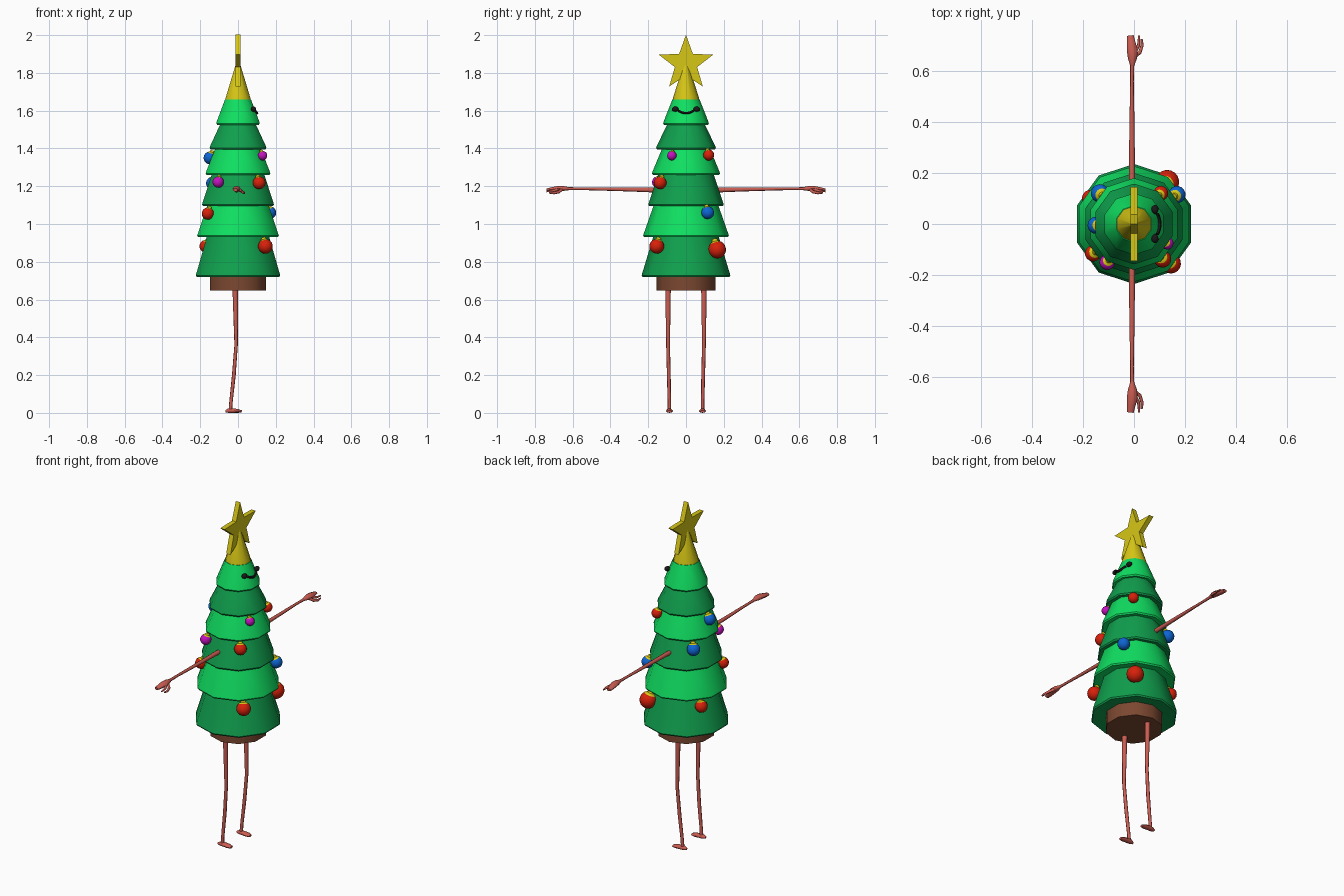
import bpy, bmesh, math
from mathutils import Vector, Matrix

if "Cube" in bpy.data.objects:
    bpy.data.objects.remove(bpy.data.objects["Cube"])


def mat(name, rgb):
    m = bpy.data.materials.new(name)
    m.diffuse_color = (*rgb, 1)
    m.use_nodes = True
    m.node_tree.nodes["Principled BSDF"].inputs["Base Color"].default_value = m.diffuse_color
    return m


LIGHT = mat("light green", (0.005, 0.74, 0.12))
DARK = mat("dark green", (0.005, 0.35, 0.075))
YELLOW = mat("yellow", (0.68, 0.57, 0.008))
RED = mat("red", (0.68, 0.015, 0.003))
BLUE = mat("blue", (0.004, 0.13, 0.65))
PURPLE = mat("purple", (0.55, 0.006, 0.52))
SKIN = mat("skin pink", (0.60, 0.11, 0.085))
BROWN = mat("brown", (0.20, 0.065, 0.03))
BLACK = mat("black", (0.01, 0.01, 0.01))


def finish(bm, name, mats, smooth=40):
    bmesh.ops.recalc_face_normals(bm, faces=bm.faces[:])
    me = bpy.data.meshes.new(name)
    bm.to_mesh(me)
    bm.free()
    ob = bpy.data.objects.new(name, me)
    bpy.context.collection.objects.link(ob)
    for m in mats:
        me.materials.append(m)
    if smooth:
        bpy.ops.object.select_all(action='DESELECT')
        ob.select_set(True)
        bpy.context.view_layer.objects.active = ob
        bpy.ops.object.shade_smooth_by_angle(angle=math.radians(smooth))
    return ob


def skin_rings(bm, rings):
    """Join rings of vertices with quads and close both ends."""
    n = len(rings[0])
    for a, b in zip(rings, rings[1:]):
        for i in range(n):
            j = (i + 1) % n
            bm.faces.new((a[i], a[j], b[j], b[i]))
    bm.faces.new(rings[0])
    bm.faces.new(rings[-1])


def lathe(name, profile, material, sides=10):
    """Turn (radius, z) points around z, with corners on the y axis."""
    bm = bmesh.new()
    rings = []
    for r, z in profile:
        angs = [math.pi / 2 + math.tau * i / sides for i in range(sides)]
        rings.append([bm.verts.new((r * math.cos(a), r * math.sin(a), z)) for a in angs])
    skin_rings(bm, rings)
    return finish(bm, name, [material])


def tube(name, path, material, side=(1, 0, 0), sides=8, mirror=1):
    """Loft elliptical rings along (x, y, z, side radius, other radius)."""
    bm = bmesh.new()
    pts = [Vector((p[0], p[1] * mirror, p[2])) for p in path]
    rings = []
    for k, p in enumerate(pts):
        t = (pts[min(k + 1, len(pts) - 1)] - pts[max(k - 1, 0)]).normalized()
        a = Vector(side)
        a = (a - t * a.dot(t)).normalized()
        b = t.cross(a)
        ra, rb = path[k][3:]
        rings.append([bm.verts.new(p + a * ra * math.cos(u) + b * rb * math.sin(u))
                      for u in (math.tau * i / sides for i in range(sides))])
    skin_rings(bm, rings)
    return finish(bm, name, [material], 60)


# Foliage tiers: top z, bottom z, top radius, bottom radius
tiers = [(1.66, 1.525, 0.072, 0.121), (1.55, 1.395, 0.088, 0.158),
         (1.42, 1.26, 0.118, 0.180), (1.29, 1.095, 0.137, 0.200),
         (1.13, 0.93, 0.160, 0.227), (0.96, 0.72, 0.165, 0.235)]
for i, (zt, zb, rt, rb) in enumerate(tiers):
    lathe(f"foliage_tier_{i + 1}",
          [(rt, zt), (rb - 0.003, zb + 0.018), (rb, zb + 0.008), (rb - 0.005, zb),
           (rt * 0.75, zb + 0.012)], DARK if i % 2 else LIGHT)

# Trunk
lathe("trunk", [(0.155, 0.76), (0.155, 0.648)], BROWN)

# Star topper: cone socket and flat five-pointed star
lathe("star_cone", [(0.07, 1.655), (0.068, 1.67), (0.008, 1.86)], YELLOW)
bm = bmesh.new()
outline = []
for i in range(10):
    r = 0.062 if i % 2 else 0.152
    a = math.pi / 2 + i * math.pi / 5
    outline.append((r * math.cos(a), 1.85 + r * math.sin(a)))
skin_rings(bm, [[bm.verts.new((x, y, z)) for y, z in outline] for x in (-0.014, 0.014)])
finish(bm, "star", [YELLOW], 0)

# Face: two eyes and a smile
for s, label in ((1, "left"), (-1, "right")):
    bm = bmesh.new()
    bmesh.ops.create_uvsphere(bm, u_segments=12, v_segments=8, radius=1,
                              matrix=Matrix.Translation((0.082, 0.057 * s, 1.608))
                              @ Matrix.Diagonal((0.014, 0.018, 0.014, 1)))
    finish(bm, f"{label}_eye", [BLACK])
smile = []
for i in range(9):
    u = i / 4 - 1
    smile.append((0.101 - 0.010 * u * u, 0.040 * u, 1.587 + 0.013 * u * u, 0.007, 0.007))
tube("smile", smile, BLACK, sides=6)

# Limbs, mirrored across y
arm = [(-0.008, 0.13, 1.178, 0.013, 0.014), (-0.008, 0.21, 1.181, 0.012, 0.012),
       (-0.008, 0.38, 1.184, 0.010, 0.009), (-0.008, 0.56, 1.187, 0.007, 0.007),
       (-0.007, 0.63, 1.187, 0.008, 0.008)]
palm = [(-0.007, 0.62, 1.187, 0.008, 0.008), (-0.006, 0.65, 1.188, 0.018, 0.013),
        (-0.007, 0.68, 1.187, 0.021, 0.014), (-0.011, 0.71, 1.183, 0.017, 0.012),
        (-0.014, 0.738, 1.180, 0.013, 0.008)]
thumb = [(0.000, 0.655, 1.184, 0.008, 0.008), (0.023, 0.672, 1.170, 0.008, 0.007),
         (0.032, 0.70, 1.164, 0.007, 0.006), (0.030, 0.725, 1.165, 0.004, 0.004)]
finger = [(0.004, 0.675, 1.184, 0.008, 0.008), (0.018, 0.70, 1.176, 0.007, 0.006),
          (0.020, 0.738, 1.172, 0.004, 0.004)]
leg = [(-0.015, 0.095, 0.68, 0.015, 0.015), (-0.014, 0.095, 0.62, 0.014, 0.014),
       (-0.010, 0.095, 0.36, 0.009, 0.010), (-0.022, 0.091, 0.20, 0.010, 0.010),
       (-0.038, 0.088, 0.05, 0.009, 0.009), (-0.040, 0.088, 0.010, 0.010, 0.010)]
foot = [(-0.066, 0.088, 0.009, 0.007, 0.006), (-0.050, 0.088, 0.012, 0.014, 0.012),
        (-0.025, 0.088, 0.012, 0.016, 0.012), (0.000, 0.088, 0.010, 0.019, 0.010),
        (0.020, 0.088, 0.008, 0.012, 0.006)]
for s, label in ((1, "left"), (-1, "right")):
    tube(f"{label}_arm", arm, SKIN, mirror=s)
    tube(f"{label}_palm", palm, SKIN, mirror=s)
    tube(f"{label}_thumb", thumb, SKIN, side=(0, 0, 1), mirror=s)
    tube(f"{label}_finger", finger, SKIN, side=(0, 0, 1), mirror=s)
    tube(f"{label}_leg", leg, SKIN, mirror=s)
    tube(f"{label}_foot", foot, SKIN, side=(0, 1, 0), mirror=s)

# Baubles: position, radius, colour; the cap leans inward toward the tree
baubles = [(0.130, -0.075, 1.362, 0.025, PURPLE), (0.105, 0.120, 1.365, 0.029, RED),
           (0.112, -0.137, 1.218, 0.034, RED), (0.168, 0.115, 1.060, 0.034, BLUE),
           (0.145, -0.155, 0.882, 0.039, RED), (0.130, 0.165, 0.865, 0.047, RED),
           (-0.148, -0.005, 1.350, 0.034, BLUE), (-0.105, -0.150, 1.222, 0.030, PURPLE),
           (-0.133, 0.120, 1.215, 0.036, BLUE), (-0.160, -0.115, 1.055, 0.032, RED),
           (-0.170, 0.100, 0.882, 0.034, RED)]
for i, (x, y, z, r, color) in enumerate(baubles):
    c = Vector((x, y, z))
    lean = (Vector((-x, -y, 0)).normalized() * 0.35 + Vector((0, 0, 1))).normalized()
    turn = lean.to_track_quat('Z', 'Y').to_matrix().to_4x4()
    bm = bmesh.new()
    bmesh.ops.create_uvsphere(bm, u_segments=16, v_segments=12, radius=r,
                              matrix=Matrix.Translation(c) @ turn)
    bmesh.ops.create_cone(bm, cap_ends=True, segments=10, radius1=r * 0.4, radius2=r * 0.3,
                          depth=r * 0.35, matrix=Matrix.Translation(c + lean * r * 1.05) @ turn)
    for f in bm.faces:
        f.material_index = int((f.calc_center_median() - c).dot(lean) > r * 0.68)
    finish(bm, f"bauble_{i + 1}", [color, YELLOW])
